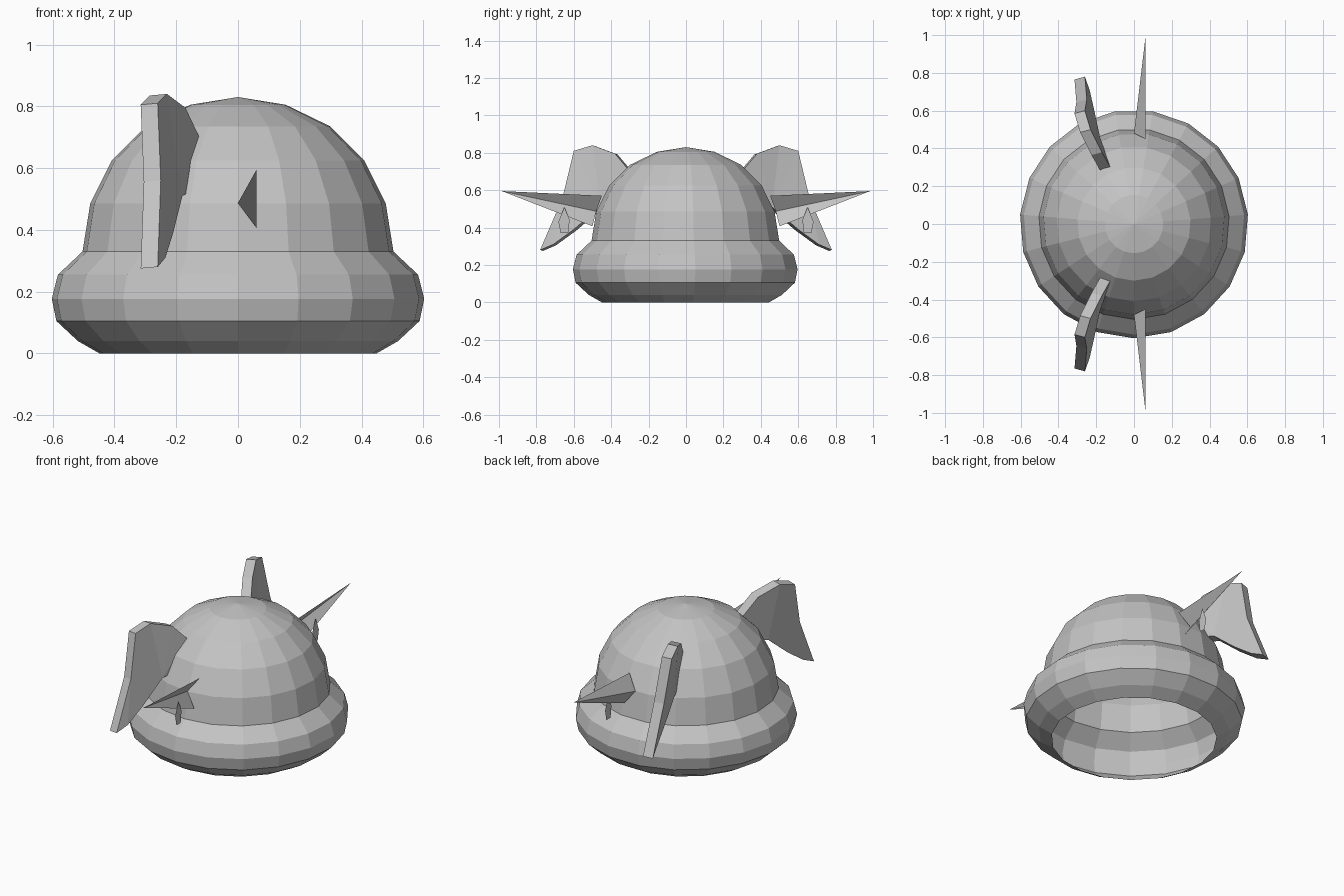
import bpy, bmesh, math
from mathutils import Vector

cube = bpy.data.objects.get("Cube")
if cube:
    bpy.data.objects.remove(cube, do_unlink=True)

# One plain grey for the whole model
grey = bpy.data.materials.new("plain grey")
grey.use_nodes = True
colour = (0.55, 0.55, 0.55, 1)
grey.diffuse_color = colour
grey.node_tree.nodes["Principled BSDF"].inputs["Base Color"].default_value = colour


def add_object(name, bm):
    mesh = bpy.data.meshes.new(name)
    bm.to_mesh(mesh)
    bm.free()
    mesh.materials.append(grey)
    obj = bpy.data.objects.new(name, mesh)
    bpy.context.collection.objects.link(obj)
    return obj


def add_pair(name, build):
    """Build a part on the +y side and its mirror on the -y side."""
    for side, sign in (("back", 1), ("front", -1)):
        bm = build()
        if sign < 0:
            for v in bm.verts:
                v.co.y *= -1
            bmesh.ops.reverse_faces(bm, faces=bm.faces)
        add_object(f"{side}_{name}", bm)


# Open shell: bulging brim and dome, turned from one profile
PROFILE = [(0.45, 0), (0.52, 0.04), (0.59, 0.105), (0.605, 0.177),
           (0.585, 0.255), (0.505, 0.33), (0.48, 0.485), (0.41, 0.625),
           (0.3, 0.735), (0.155, 0.805), (0, 0.83)]
bm = bmesh.new()
ring = [bm.verts.new((0, -r, z)) for r, z in PROFILE]
edges = [bm.edges.new(pair) for pair in zip(ring, ring[1:])]
bmesh.ops.spin(bm, geom=ring + edges, cent=(0, 0, 0), axis=(0, 0, 1),
               angle=math.tau, steps=19)
bmesh.ops.remove_doubles(bm, verts=bm.verts, dist=0.001)
bmesh.ops.recalc_face_normals(bm, faces=bm.faces)
if sum(f.normal.dot(f.calc_center_median()) for f in bm.faces) < 0:
    bmesh.ops.reverse_faces(bm, faces=bm.faces)
add_object("helmet_shell", bm)


# Slab ears: outline extruded sideways
EAR = [(-0.26, 0.78, 0.28), (-0.25, 0.66, 0.56), (-0.26, 0.6, 0.81),
       (-0.23, 0.5, 0.84), (-0.17, 0.38, 0.795), (-0.125, 0.3, 0.7),
       (-0.145, 0.36, 0.53), (-0.18, 0.46, 0.51), (-0.21, 0.6, 0.39),
       (-0.235, 0.71, 0.31)]


def ear():
    bm = bmesh.new()
    face = bm.faces.new([bm.verts.new(p) for p in EAR])
    grown = bmesh.ops.extrude_face_region(bm, geom=[face], use_keep_orig=True)
    moved = [g for g in grown["geom"] if isinstance(g, bmesh.types.BMVert)]
    bmesh.ops.translate(bm, verts=moved, vec=Vector((-0.055, -0.015, -0.005)))
    bmesh.ops.triangulate(bm, faces=[f for f in bm.faces if len(f.verts) > 4])
    bmesh.ops.recalc_face_normals(bm, faces=bm.faces)
    return bm


add_pair("ear", ear)


# Folded horns: two triangles meeting at a rib, open on one side
def horn():
    bm = bmesh.new()
    tip, top, rib, low = [bm.verts.new(p) for p in (
        (0.06, 0.985, 0.595), (0.06, 0.45, 0.57),
        (0, 0.48, 0.487), (0.06, 0.5, 0.407))]
    bm.faces.new((tip, top, rib))
    bm.faces.new((tip, rib, low))
    return bm


add_pair("horn", horn)


# Flat drop-shaped pendants hanging under the horns
def pendant():
    bm = bmesh.new()
    outline = [(0.65, 0.51), (0.622, 0.44), (0.63, 0.37), (0.67, 0.37),
               (0.682, 0.43)]
    bm.faces.new([bm.verts.new((0.06, y, z)) for y, z in reversed(outline)])
    return bm


add_pair("pendant", pendant)
